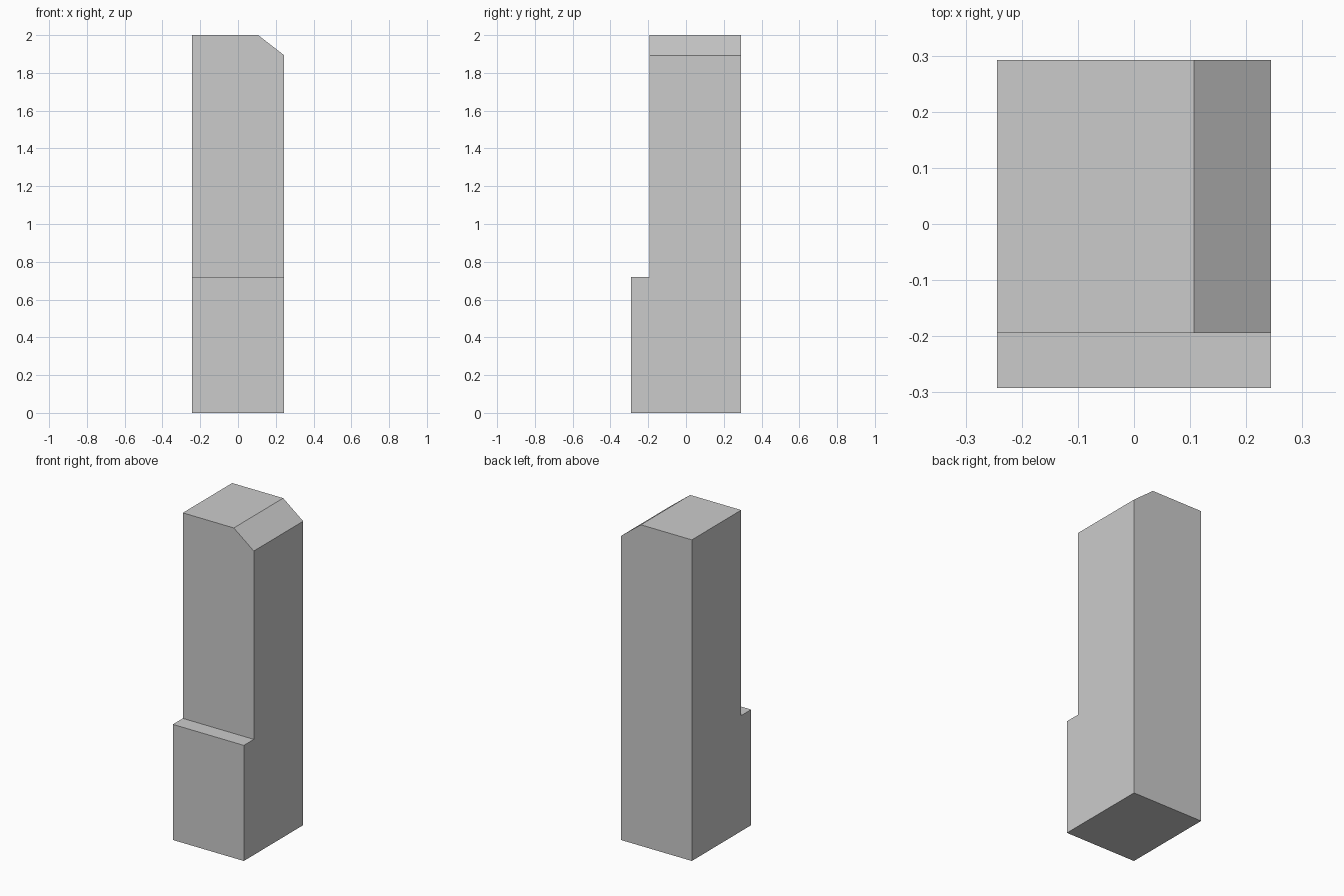
import bpy, bmesh
from mathutils import Vector

if "Cube" in bpy.data.objects:
    bpy.data.objects.remove(bpy.data.objects["Cube"])

HALF_W, HALF_D, HEIGHT = 0.2446, 0.292, 2.0
STEP_Y, STEP_Z = -0.194, 0.72
CHAMFER_X, CHAMFER_Z = 0.107, 1.893

bm = bmesh.new()

# Stepped side profile (y, z), extruded across the width
profile = [(-HALF_D, 0), (HALF_D, 0), (HALF_D, HEIGHT),
           (STEP_Y, HEIGHT), (STEP_Y, STEP_Z), (-HALF_D, STEP_Z)]
face = bm.faces.new([bm.verts.new((-HALF_W, y, z)) for y, z in profile])
extruded = bmesh.ops.extrude_face_region(bm, geom=[face], use_keep_orig=True)
bmesh.ops.translate(bm, vec=(2 * HALF_W, 0, 0),
                    verts=[g for g in extruded["geom"] if isinstance(g, bmesh.types.BMVert)])

# Sloped cut along the upper right edge
normal = Vector((HEIGHT - CHAMFER_Z, 0, HALF_W - CHAMFER_X)).normalized()
cut = bmesh.ops.bisect_plane(bm, geom=bm.verts[:] + bm.edges[:] + bm.faces[:],
                             plane_co=(CHAMFER_X, 0, HEIGHT), plane_no=normal,
                             clear_outer=True)
bmesh.ops.holes_fill(bm, edges=[g for g in cut["geom_cut"] if isinstance(g, bmesh.types.BMEdge)])
bmesh.ops.recalc_face_normals(bm, faces=bm.faces[:])

# Tower block object
mesh = bpy.data.meshes.new("stepped_tower")
bm.to_mesh(mesh)
bm.free()
tower = bpy.data.objects.new("stepped_tower", mesh)
bpy.context.collection.objects.link(tower)
